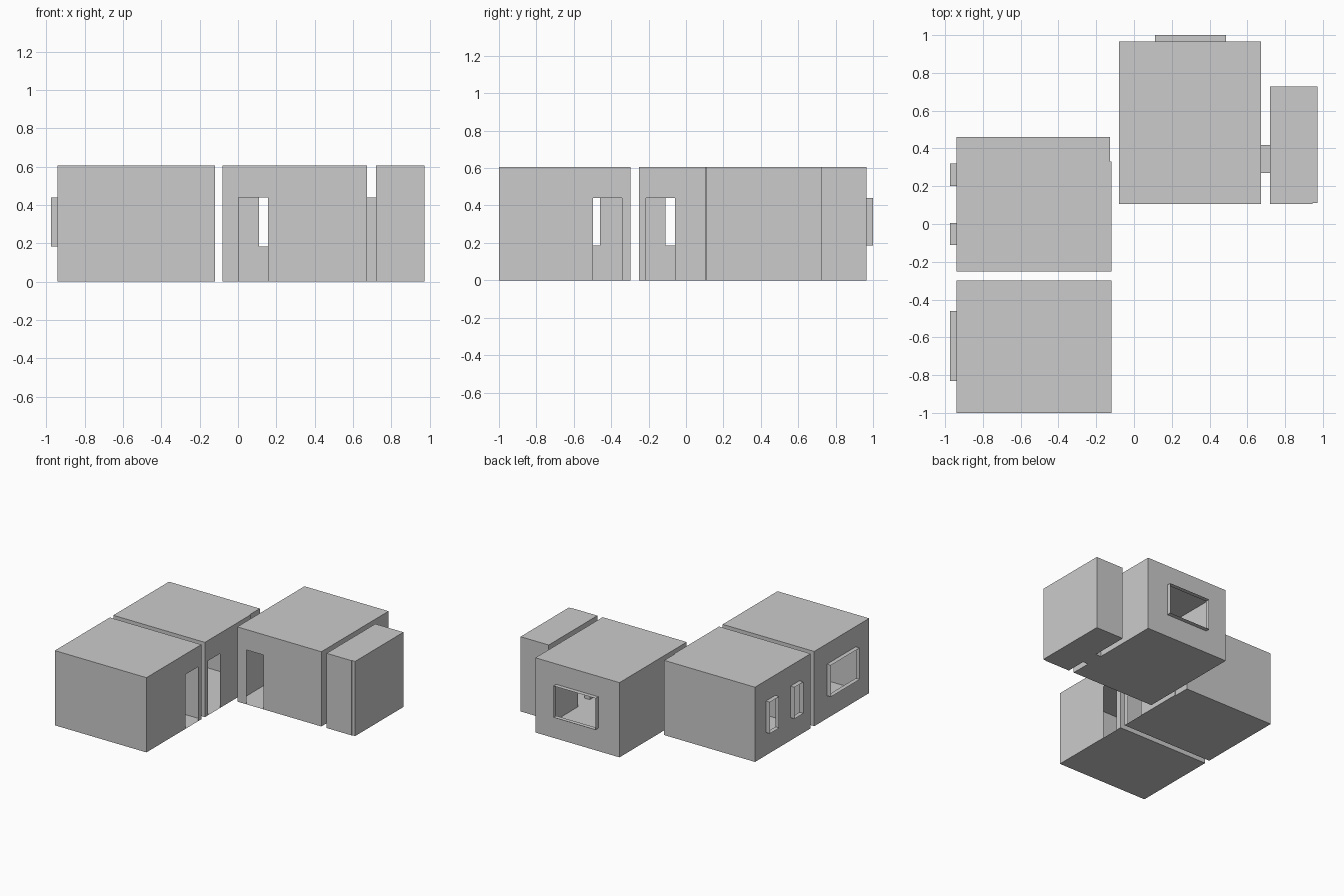
import bpy, bmesh
from mathutils import Vector

if "Cube" in bpy.data.objects:
    bpy.data.objects.remove(bpy.data.objects["Cube"])

HEIGHT = 0.605
DOOR = (0.0, 0.44)        # z range of doors
WINDOW = (0.185, 0.44)    # z range of windows


def make_object(name, bm):
    bmesh.ops.remove_doubles(bm, verts=bm.verts, dist=1e-5)
    mesh = bpy.data.meshes.new(name)
    bm.to_mesh(mesh)
    bm.free()
    bpy.context.collection.objects.link(bpy.data.objects.new(name, mesh))


def add_face(bm, points):
    bm.faces.new([bm.verts.new(p) for p in points])


def wall(bm, a, b, holes):
    """Thin wall from a to b; the grid cells inside a hole are left out."""
    a, b = Vector(a), Vector(b)
    length = (b - a).length
    d = (b - a) / length
    axis = 0 if abs(d.x) > 0.5 else 1
    rects = []
    for c0, c1, (z0, z1) in holes:
        u = sorted(abs(c - a[axis]) for c in (c0, c1))
        rects.append((*u, z0, z1))
    us = sorted({0.0, length, *(v for r in rects for v in r[:2])})
    zs = sorted({0.0, HEIGHT, *(v for r in rects for v in r[2:])})
    for u0, u1 in zip(us, us[1:]):
        for z0, z1 in zip(zs, zs[1:]):
            u, z = (u0 + u1) / 2, (z0 + z1) / 2
            if any(r[0] < u < r[1] and r[2] < z < r[3] for r in rects):
                continue
            p, q = a + d * u0, a + d * u1
            add_face(bm, [(*p, z0), (*q, z0), (*q, z1), (*p, z1)])


def room(name, outline, openings):
    """Hollow room: counter-clockwise outline, openings keyed by wall index."""
    bm = bmesh.new()
    for i, a in enumerate(outline):
        wall(bm, a, outline[(i + 1) % len(outline)], openings.get(i, []))
    add_face(bm, [(x, y, 0) for x, y in reversed(outline)])
    add_face(bm, [(x, y, HEIGHT) for x, y in outline])
    make_object(name, bm)


def sleeve(name, axis, start, end, c0, c1, zr):
    """Open-ended rectangular tube running along x (0) or y (1)."""
    ring = [(c0, zr[0]), (c1, zr[0]), (c1, zr[1]), (c0, zr[1])]

    def pt(s, cz):
        return (s, *cz) if axis == 0 else (cz[0], s, cz[1])
    bm = bmesh.new()
    for i in range(4):
        p, q = ring[i], ring[(i + 1) % 4]
        add_face(bm, [pt(start, p), pt(start, q), pt(end, q), pt(end, p)])
    bmesh.ops.remove_doubles(bm, verts=bm.verts, dist=1e-5)
    bmesh.ops.recalc_face_normals(bm, faces=bm.faces)
    make_object(name, bm)


# Front left room: door on the right, wide window on the left
room("front_room",
     [(-0.94, -1.0), (-0.12, -1.0), (-0.12, -0.298), (-0.94, -0.298)],
     {1: [(-0.498, -0.343, DOOR)], 3: [(-0.83, -0.46, WINDOW)]})
sleeve("front_room_window", 0, -0.94, -0.975, -0.83, -0.46, WINDOW)

# Middle left room: door on the right, two narrow windows on the left
narrow = [(-0.11, 0.005), (0.2, 0.32)]
room("middle_room",
     [(-0.94, -0.252), (-0.12, -0.252), (-0.12, 0.33), (-0.127, 0.33),
      (-0.127, 0.46), (-0.94, 0.46)],
     {1: [(-0.215, -0.06, DOOR)], 5: [(*c, WINDOW) for c in narrow]})
for i, c in enumerate(narrow):
    sleeve(f"middle_room_window_{i + 1}", 0, -0.94, -0.975, *c, WINDOW)

# Large back room: front door, wide back window, passage on the right
room("back_room",
     [(-0.08, 0.105), (0.673, 0.105), (0.673, 0.965), (-0.08, 0.965)],
     {0: [(0.003, 0.157, DOOR)], 1: [(0.27, 0.418, DOOR)],
      2: [(0.11, 0.487, WINDOW)]})
sleeve("back_room_window", 1, 0.965, 1.0, 0.11, 0.487, WINDOW)

# Narrow side room joined by the passage
sleeve("passage", 0, 0.673, 0.72, 0.27, 0.418, DOOR)
room("side_room",
     [(0.72, 0.105), (0.945, 0.105), (0.945, 0.11), (0.972, 0.11),
      (0.972, 0.728), (0.72, 0.728)],
     {5: [(0.27, 0.418, DOOR)]})
